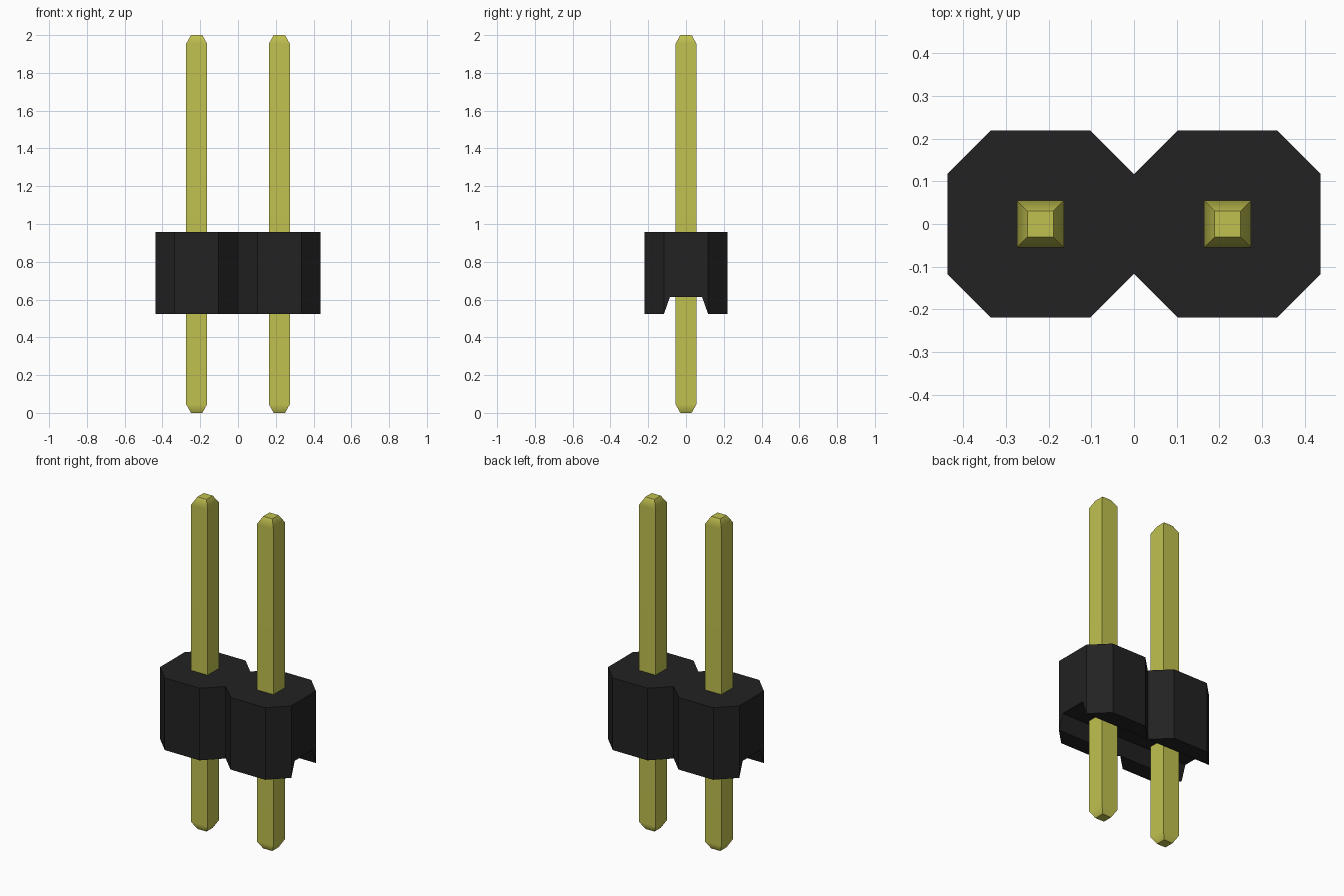
import bpy
import bmesh
import math

cube = bpy.data.objects.get("Cube")
if cube:
    bpy.data.objects.remove(cube, do_unlink=True)


def material(name, rgb):
    mat = bpy.data.materials.new(name)
    mat.use_nodes = True
    mat.diffuse_color = (*rgb, 1)
    mat.node_tree.nodes["Principled BSDF"].inputs["Base Color"].default_value = (*rgb, 1)
    return mat


black = material("black plastic", (0.016, 0.016, 0.016))
gold = material("yellow metal", (0.53, 0.53, 0.08))


def loft(name, rings, mat):
    """Closed solid skinned through rings of 3D points."""
    bm = bmesh.new()
    loops = [[bm.verts.new(p) for p in ring] for ring in rings]
    n = len(rings[0])
    for a, b in zip(loops, loops[1:]):
        for i in range(n):
            j = (i + 1) % n
            bm.faces.new((a[i], a[j], b[j], b[i]))
    bm.faces.new(loops[0][::-1])
    bm.faces.new(loops[-1])
    bmesh.ops.recalc_face_normals(bm, faces=bm.faces)
    mesh = bpy.data.meshes.new(name)
    bm.to_mesh(mesh)
    bm.free()
    mesh.materials.append(mat)
    obj = bpy.data.objects.new(name, mesh)
    bpy.context.collection.objects.link(obj)
    return obj


# Housing: two joined octagons
BOTTOM, TOP = 0.524, 0.958
quarter = [(0.437, 0.117), (0.335, 0.219), (0.103, 0.219), (0, 0.117)]
back = quarter + [(-x, y) for x, y in quarter[-2::-1]]
outline = back + [(-x, -y) for x, y in back]
outline = list(dict.fromkeys(outline))
housing = loft("housing", [[(x, y, z) for x, y in outline] for z in (BOTTOM, TOP)], black)

# Trapezoid channel along the underside
channel = [(-0.152, 0.424), (0.152, 0.424), (0.085, 0.614), (-0.085, 0.614)]
cutter = loft("channel_cutter", [[(x, y, z) for y, z in channel] for x in (-0.6, 0.6)], black)
cutter.hide_render = True
cut = housing.modifiers.new("channel", "BOOLEAN")
cut.operation = "DIFFERENCE"
cut.solver = "EXACT"
cut.object = cutter
bpy.context.view_layer.objects.active = housing
bpy.ops.object.modifier_apply(modifier=cut.name)
bpy.data.objects.remove(cutter, do_unlink=True)

# Square pins with tapered tips
pin_profile = [(0.03, 0), (0.055, 0.045), (0.055, 1.955), (0.03, 2)]
for name, x in (("left_pin", 0.219), ("right_pin", -0.219)):
    rings = [[(x + sx * r, sy * r, z) for sx, sy in ((-1, -1), (1, -1), (1, 1), (-1, 1))]
             for r, z in pin_profile]
    pin = loft(name, rings, gold)
    bpy.ops.object.select_all(action="DESELECT")
    pin.select_set(True)
    bpy.context.view_layer.objects.active = pin
    bpy.ops.object.shade_smooth_by_angle(angle=math.radians(35))
    # Keep the long sides flat while the tips blend
    weighted = pin.modifiers.new("weighted_normals", "WEIGHTED_NORMAL")
    weighted.keep_sharp = True
